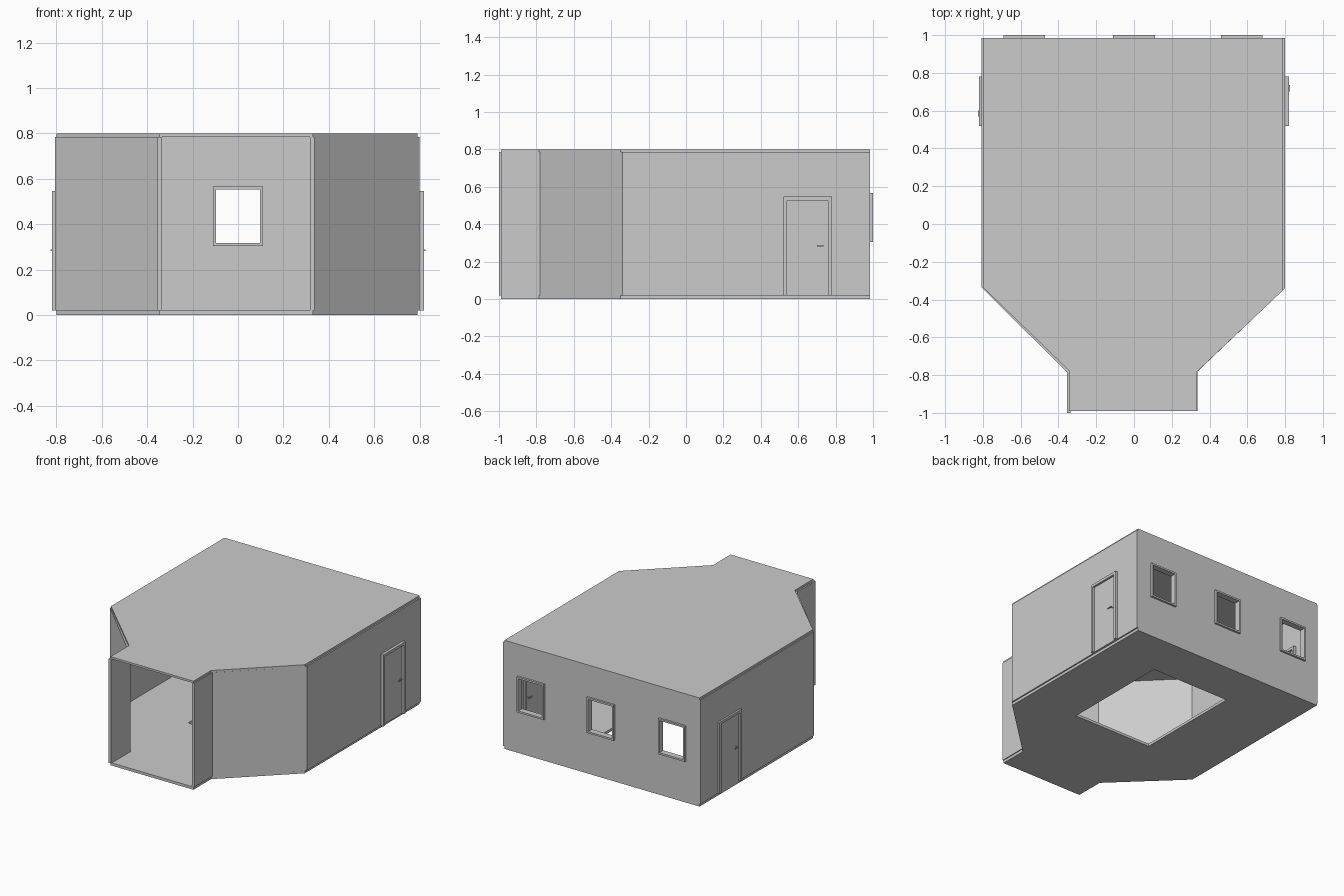
import bpy, bmesh
from mathutils import Vector

if "Cube" in bpy.data.objects:
    bpy.data.objects.remove(bpy.data.objects["Cube"])


def finish(name, bm):
    bmesh.ops.recalc_face_normals(bm, faces=bm.faces)
    me = bpy.data.meshes.new(name)
    bm.to_mesh(me)
    bm.free()
    ob = bpy.data.objects.new(name, me)
    bpy.context.collection.objects.link(ob)
    return ob


def prism(name, outline, z0, z1):
    """Extrude a plan outline from z0 to z1."""
    bm = bmesh.new()
    face = bm.faces.new([bm.verts.new((x, y, z0)) for x, y in outline])
    ext = bmesh.ops.extrude_face_region(bm, geom=[face])
    verts = [g for g in ext["geom"] if isinstance(g, bmesh.types.BMVert)]
    bmesh.ops.translate(bm, verts=verts, vec=(0, 0, z1 - z0))
    return finish(name, bm)


def boxes(name, spans):
    """One object from boxes given as (x0, x1, y0, y1, z0, z1)."""
    bm = bmesh.new()
    for x0, x1, y0, y1, z0, z1 in spans:
        vs = bmesh.ops.create_cube(bm, size=1)["verts"]
        bmesh.ops.scale(bm, verts=vs, vec=(abs(x1 - x0), y1 - y0, z1 - z0))
        bmesh.ops.translate(bm, verts=vs, vec=Vector((x0 + x1, y0 + y1, z0 + z1)) / 2)
    return finish(name, bm)


def cut(ob, spans):
    cutter = boxes("cutter", spans)
    cutter.hide_render = True
    mod = ob.modifiers.new("openings", 'BOOLEAN')
    mod.operation = 'DIFFERENCE'
    mod.solver = 'EXACT'
    mod.object = cutter
    bpy.context.view_layer.objects.active = ob
    bpy.ops.object.modifier_apply(modifier=mod.name)
    bpy.data.objects.remove(cutter)


# Floor and roof slabs
plan = [(-0.345, -0.99), (-0.345, -0.775), (-0.8, -0.335), (-0.8, 0.985),
        (0.79, 0.985), (0.79, -0.35), (0.33, -0.785), (0.33, -0.99)]
floor = prism("floor", plan, 0, 0.02)
cut(floor, [(-0.28, 0.365, -0.18, 0.645, -0.1, 0.1)])
prism("roof", plan, 0.785, 0.8)

# Walls: one thin ribbon, open at the front
outer = [(-0.355, -1.0), (-0.355, -0.785), (-0.807, -0.335), (-0.807, 0.985),
         (0.8, 0.985), (0.8, -0.34), (0.337, -0.78), (0.337, -0.99)]
inner = [(0.317, -0.99), (0.317, -0.77), (0.78, -0.33), (0.78, 0.965),
         (-0.787, 0.965), (-0.787, -0.325), (-0.335, -0.775), (-0.335, -1.0)]
walls = prism("walls", outer + inner, 0.02, 0.785)

# Window and door openings
window_x = (-0.58, 0.0, 0.57)
W0, W1 = 0.305, 0.567
D0, D1, DZ = 0.52, 0.78, 0.547
e = 0.005
cut(walls, [(x - 0.105, x + 0.105, 0.9, 1.1, W0 + e, W1 - e) for x in window_x]
    + [(s * 0.7, s * 0.9, D0 + e, D1 - e, 0.01, DZ - e) for s in (-1, 1)])

# Window frames
t = 0.013
for i, x in enumerate(window_x):
    a, b, y0, y1 = x - 0.11, x + 0.11, 0.955, 1.0
    boxes(f"window_frame_{i + 1}", [
        (a, a + t, y0, y1, W0, W1), (b - t, b, y0, y1, W0, W1),
        (a + t, b - t, y0, y1, W0, W0 + t), (a + t, b - t, y0, y1, W1 - t, W1)])

# Doors with frames and lever handles on both faces
t = 0.02
for side, s, hy in (("left", -1, 0.585), ("right", 1, 0.718)):
    a, b = s * 0.765, s * 0.82
    boxes(f"{side}_door_frame", [
        (a, b, D0, D0 + t, 0.02, DZ), (a, b, D1 - t, D1, 0.02, DZ),
        (a, b, D0 + t, D1 - t, DZ - t, DZ)])
    boxes(f"{side}_door", [(s * 0.78, s * 0.805, D0 + t, D1 - t, 0.02, DZ - t)])
    post = hy + s * 0.014
    boxes(f"{side}_door_handle", [
        (s * 0.76, s * 0.825, post - 0.003, post + 0.003, 0.282, 0.288),
        (s * 0.819, s * 0.825, hy - 0.017, hy + 0.017, 0.282, 0.288),
        (s * 0.76, s * 0.766, hy - 0.017, hy + 0.017, 0.282, 0.288)])
